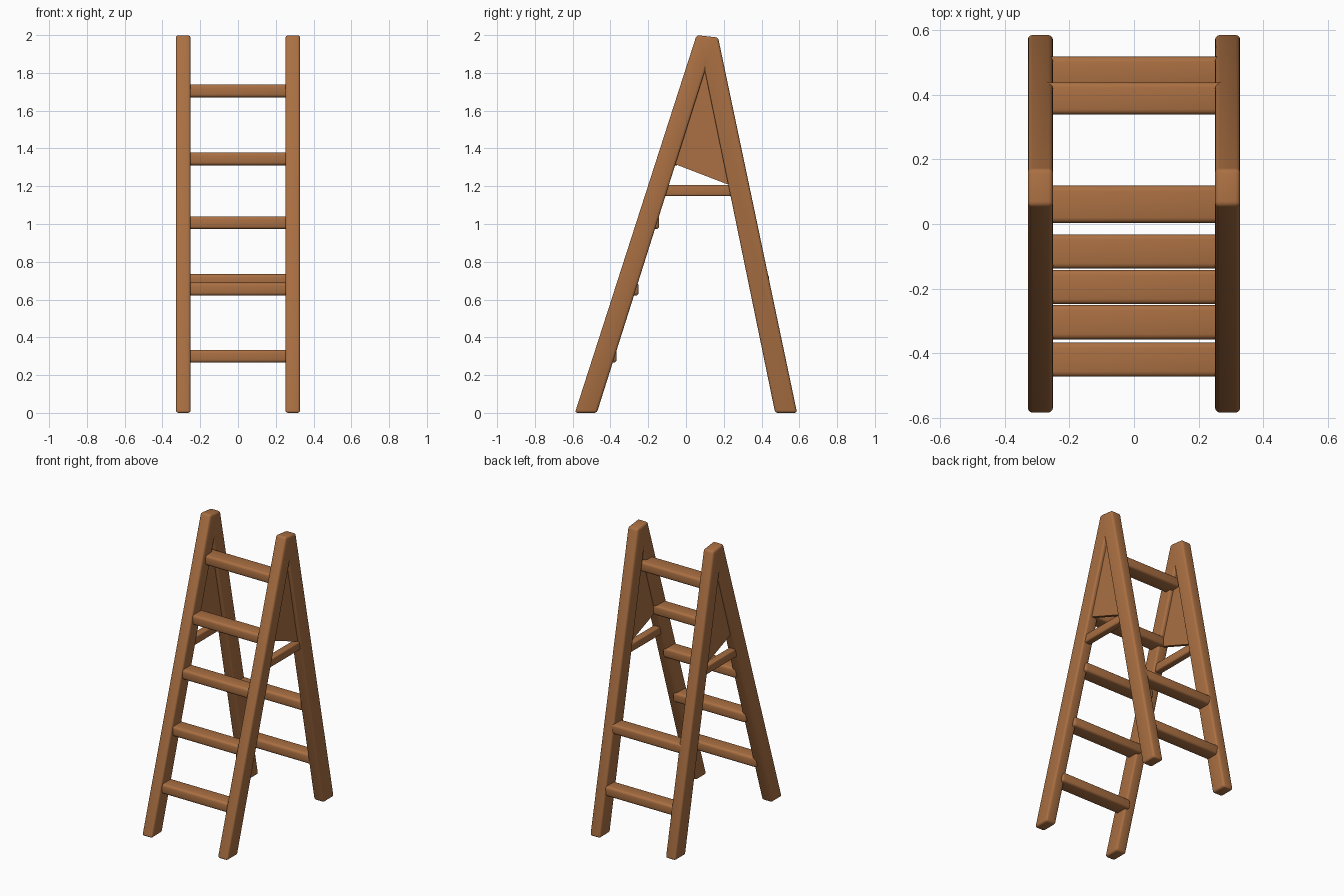
import bpy, bmesh

if "Cube" in bpy.data.objects:
    bpy.data.objects.remove(bpy.data.objects["Cube"])

# one wood colour
wood = bpy.data.materials.new("brown wood")
wood.diffuse_color = (0.40, 0.16, 0.055, 1)
wood.use_nodes = True
wood.node_tree.nodes["Principled BSDF"].inputs["Base Color"].default_value = wood.diffuse_color


def prism(name, profile, x0, x1, bevel):
    """Extrude a (y, z) outline along x and soften its edges."""
    bm = bmesh.new()
    face = bm.faces.new([bm.verts.new((x0, y, z)) for y, z in profile])
    ext = bmesh.ops.extrude_face_region(bm, geom=[face])
    verts = [v for v in ext["geom"] if isinstance(v, bmesh.types.BMVert)]
    bmesh.ops.translate(bm, verts=verts, vec=(x1 - x0, 0, 0))
    bmesh.ops.recalc_face_normals(bm, faces=bm.faces[:])
    if bevel:
        bmesh.ops.bevel(bm, geom=bm.edges[:], offset=bevel, segments=3,
                        profile=0.5, affect='EDGES', clamp_overlap=True)
    mesh = bpy.data.meshes.new(name)
    bm.to_mesh(mesh)
    bm.free()
    mesh.materials.append(wood)
    obj = bpy.data.objects.new(name, mesh)
    bpy.context.collection.objects.link(obj)
    bpy.ops.object.select_all(action='DESELECT')
    obj.select_set(True)
    bpy.context.view_layer.objects.active = obj
    bpy.ops.object.shade_smooth_by_angle(angle=0.7)
    return obj


def rung(name, y, z, depth, height=0.068):
    d, h = depth / 2, height / 2
    prism(name, [(y - d, z - h), (y + d, z - h), (y + d, z + h), (y - d, z + h)],
          -0.28, 0.28, 0.016)


# A-shaped leg frames, gusset plates and spreader braces on both sides
LEGS = [(-0.588, 0), (-0.472, 0), (0.10, 1.81), (0.472, 0), (0.588, 0),
        (0.17, 1.987), (0.056, 2.0)]
GUSSET = [(0.10, 1.84), (-0.08, 1.325), (-0.04, 1.31), (0.22, 1.21), (0.25, 1.20)]
BRACE = [(-0.13, 1.148), (0.26, 1.148), (0.26, 1.207), (-0.13, 1.207)]
for side, s in (("left", -1), ("right", 1)):
    cx = 0.29 * s
    prism(side + "_leg_frame", LEGS, cx - 0.039, cx + 0.039, 0.014)
    prism(side + "_gusset", GUSSET, cx - 0.012, cx + 0.012, 0)
    prism(side + "_brace", BRACE, cx - 0.025, cx + 0.025, 0.01)

# climbing rungs at the front
for i, (y, z) in enumerate([(-0.42, 0.30), (-0.304, 0.655), (-0.195, 1.007),
                            (-0.085, 1.345), (0.061, 1.705)]):
    rung(f"front_rung_{i + 1}", y, z, 0.115 if i == 4 else 0.106)

# two rungs joining the back legs
for i, (y, z) in enumerate([(0.468, 0.30), (0.389, 0.70)]):
    rung(f"back_rung_{i + 1}", y, z, 0.10)
